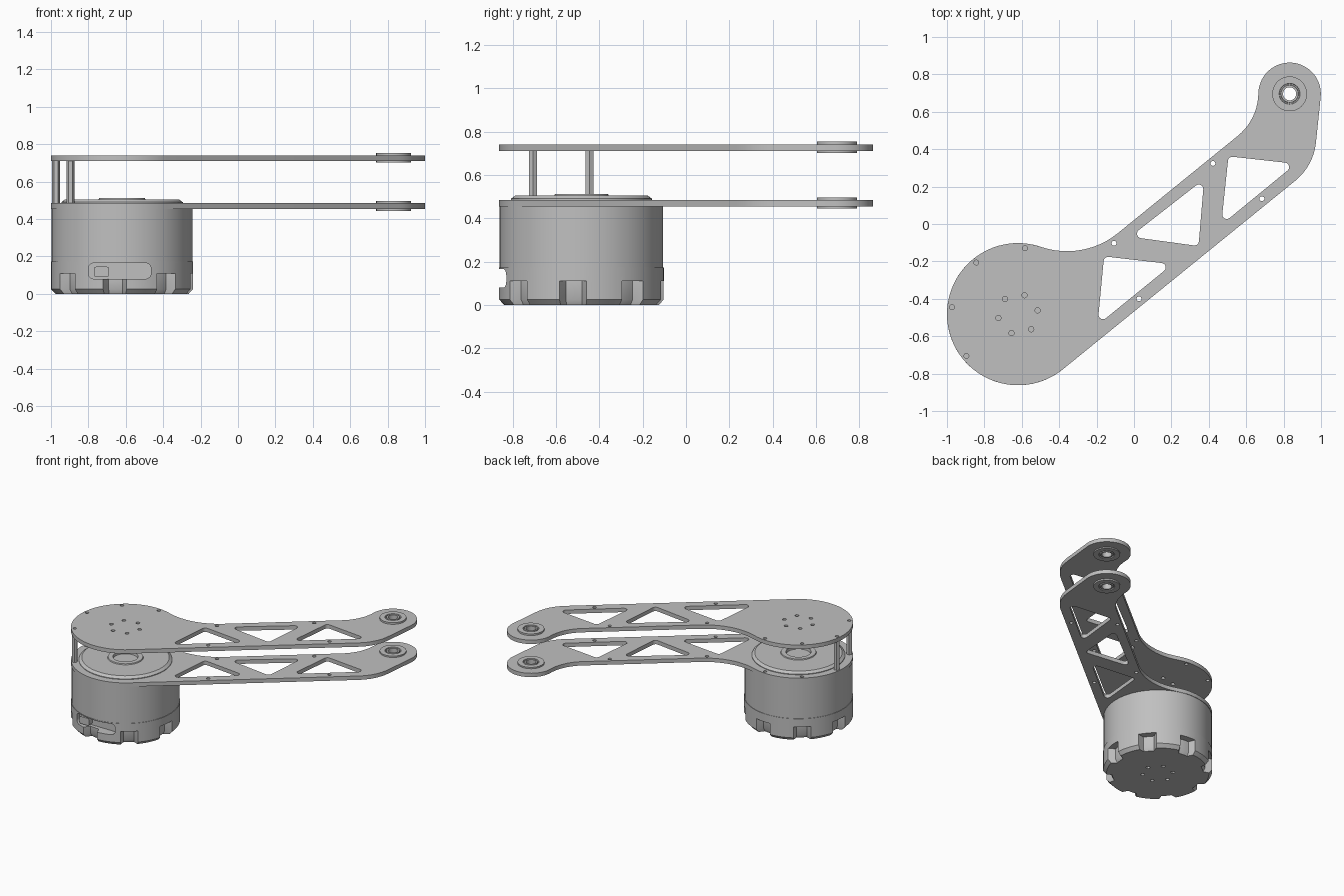
import bpy, bmesh, math
from mathutils import Vector, Matrix

if "Cube" in bpy.data.objects:
    bpy.data.objects.remove(bpy.data.objects["Cube"])

M = Vector((-0.62, -0.482))           # motor axis
T = Vector((0.832, 0.696))            # joint axis
AXIS = T - M
L = AXIS.length
U = AXIS.normalized()
N = Vector((-U.y, U.x))
R_MOTOR, R_TIP = 0.38, 0.167

grey = bpy.data.materials.new("light_grey")
grey.diffuse_color = (0.527, 0.527, 0.527, 1)
grey.use_nodes = True
grey.node_tree.nodes["Principled BSDF"].inputs["Base Color"].default_value = grey.diffuse_color


def arc(c, r, a0, a1, steps):
    angles = [math.radians(a0 + (a1 - a0) * i / steps) for i in range(steps + 1)]
    return [Vector((c[0] + r * math.cos(a), c[1] + r * math.sin(a))) for a in angles]


def circle(c, r, n=16):
    return arc(c, r, 0, 360, n)[:-1]


def polar(c, r, deg):
    return Vector((c[0] + r * math.cos(math.radians(deg)), c[1] + r * math.sin(math.radians(deg))))


def rounded(corners, r):
    """Polygon with rounded corners."""
    pts = []
    for i, p in enumerate(corners):
        p = Vector(p)
        a = (Vector(corners[i - 1]) - p).normalized()
        b = (Vector(corners[(i + 1) % len(corners)]) - p).normalized()
        half = a.angle(b) / 2
        c = p + (a + b).normalized() * r / math.sin(half)
        t0, t1 = p + a * r / math.tan(half) - c, p + b * r / math.tan(half) - c
        d = t0.angle_signed(t1)
        for k in range(7):
            pts.append(c + Matrix.Rotation(-d * k / 6, 2) @ t0)
    return pts


def finish(name, bm, smooth=True):
    bmesh.ops.remove_doubles(bm, verts=bm.verts, dist=1e-5)
    bmesh.ops.recalc_face_normals(bm, faces=bm.faces)
    me = bpy.data.meshes.new(name)
    bm.to_mesh(me)
    bm.free()
    me.materials.append(grey)
    ob = bpy.data.objects.new(name, me)
    bpy.context.collection.objects.link(ob)
    if smooth:
        shade(ob)
    return ob


def shade(ob):
    bpy.ops.object.select_all(action='DESELECT')
    ob.select_set(True)
    bpy.context.view_layer.objects.active = ob
    bpy.ops.object.shade_smooth_by_angle(angle=math.radians(30))


def prism(name, loops, z0, z1, matrix=None, smooth=True):
    """Extruded flat shape; loops after the first are holes."""
    cu = bpy.data.curves.new(name, 'CURVE')
    cu.dimensions = '2D'
    cu.fill_mode = 'BOTH'
    cu.extrude = (z1 - z0) / 2
    for loop in loops:
        sp = cu.splines.new('POLY')
        sp.points.add(len(loop) - 1)
        for q, p in zip(sp.points, loop):
            q.co = (p[0], p[1], 0, 1)
        sp.use_cyclic_u = True
    tmp = bpy.data.objects.new(name + "_curve", cu)
    bpy.context.collection.objects.link(tmp)
    me = bpy.data.meshes.new_from_object(tmp.evaluated_get(bpy.context.evaluated_depsgraph_get()))
    bm = bmesh.new()
    bm.from_mesh(me)
    bpy.data.objects.remove(tmp)
    bpy.data.meshes.remove(me)
    bmesh.ops.translate(bm, verts=bm.verts, vec=(0, 0, (z0 + z1) / 2))
    if matrix:
        bmesh.ops.transform(bm, matrix=matrix, verts=bm.verts)
    return finish(name, bm, smooth)


def lathe(name, profile, c, z, n=64, closed=False):
    bm = bmesh.new()
    vs = [bm.verts.new((c[0] + r, c[1], z + h)) for r, h in profile]
    es = [bm.edges.new(p) for p in zip(vs, vs[1:])]
    if closed:
        es.append(bm.edges.new((vs[-1], vs[0])))
    bmesh.ops.spin(bm, geom=vs + es, cent=(c[0], c[1], 0), axis=(0, 0, 1),
                   angle=math.tau, steps=n, use_merge=True)
    return finish(name, bm)


# Arm plate outline, drawn along the arm axis with the motor at the origin
f1, f2, f3 = 0.43, 0.30, 0.30
d1 = math.sqrt((R_MOTOR + f1) ** 2 - f1 ** 2)
d2 = math.sqrt((R_TIP + f2) ** 2 - f2 ** 2)
a1 = math.degrees(math.atan2(f1, d1))
a2 = math.degrees(math.atan2(f2, d2))
cu3 = L + (R_TIP - f3) * math.sqrt(2) + f3 - R_MOTOR
local = arc((0, 0), R_MOTOR, a1, 270, 48)
local += arc((cu3, f3 - R_MOTOR), f3, -90, -45, 8)
local += arc((L, 0), R_TIP, -45, 180 - a2, 28)
local += arc((L - d2, f2), f2, -a2, -90, 10)
local += arc((d1, f1), f1, -90, a1 - 180, 12)[:-1]
outline = [M + U * p.x + N * p.y for p in local]

# Truss cut-outs and screw holes shared by both plates
triangles = [
    [(-0.16, -0.173), (0.205, -0.215), (-0.195, -0.54)],
    [(0.375, 0.24), (0.345, -0.118), (-0.02, -0.068)],
    [(0.505, 0.362), (0.865, 0.322), (0.466, -0.005)],
]
shared = [rounded(t, 0.024) for t in triangles]
shared += [circle(p, 0.013) for p in [(-0.107, -0.103), (0.422, 0.324), (0.027, -0.4), (0.684, 0.135)]]
shared += [circle(polar(M, 0.355, a), 0.013) for a in (84, 129, 174, 219)]
shared.append(circle(T, 0.088, 32))
hub_holes = [circle(polar(M, 0.107, 11 + 60 * k), 0.014) for k in range(6)]

prism("upper_plate", [outline] + shared + hub_holes, 0.71, 0.74)
prism("lower_plate", [outline] + shared + [circle(M, 0.325, 64)], 0.455, 0.485)

# Joint bearings
ring = [(0.093, -0.026), (0.093, 0.026), (0.056, 0.026), (0.054, 0.018), (0.048, 0.018), (0.046, 0.026),
        (0.035, 0.026), (0.035, -0.026), (0.046, -0.026), (0.048, -0.018), (0.054, -0.018), (0.056, -0.026)]
for name, z in (("lower_bearing", 0.47), ("upper_bearing", 0.727)):
    lathe(name, ring, T, z, 40, True)

# Hexagonal standoffs between the plates
for i, a in enumerate((174, 219)):
    prism("standoff_%d" % (i + 1), [circle(polar(M, 0.355, a), 0.021, 6)], 0.485, 0.71)

# Motor can and its top cap with a raised hub ring
lathe("motor_can", [(0, 0.17), (R_MOTOR - 0.003, 0.17), (R_MOTOR - 0.003, 0.455), (0, 0.455)], M, 0)
lathe("motor_cap", [(0.325, 0.45), (0.325, 0.49), (0.305, 0.505), (0.125, 0.505), (0.122, 0.512),
                    (0.088, 0.512), (0.085, 0.492), (0, 0.492)], M, 0)

# Motor base with eight notches around the rim
def base_ring(r, depth):
    pts = []
    for k in range(8):
        c = -6 + 45 * k
        for da in (-9.5, -6.5, -3, 0, 3, 6.5, 9.5):
            pts.append(polar(M, r - (depth if abs(da) < 8 else 0), c + da))
        pts += [polar(M, r, c + 9.5 + 26 * j / 6) for j in range(1, 6)]
    return pts


bm = bmesh.new()
rings = []
for r, depth, z in ((0.357, 0.04, 0), (0.38, 0.05, 0.025), (0.38, 0.05, 0.11), (0.38, 0, 0.11), (0.38, 0, 0.172)):
    rings.append([bm.verts.new((p.x, p.y, z)) for p in base_ring(r, depth)])
bm.faces.new(rings[0])
bm.faces.new(rings[-1])
for lo, hi in zip(rings, rings[1:]):
    for i in range(len(lo)):
        j = (i + 1) % len(lo)
        bm.faces.new((lo[i], lo[j], hi[j], hi[i]))
bmesh.ops.dissolve_degenerate(bm, edges=bm.edges, dist=1e-5)
base = finish("motor_base", bm, False)

# Cable opening in the front and screw holes underneath
to_front = Matrix.Translation((M.x, M.y, 0)) @ Matrix.Rotation(math.pi / 2, 4, 'X')
cutters = [prism("opening_cutter", [rounded([(-0.18, 0.08), (0.155, 0.08), (0.155, 0.165), (-0.18, 0.165)], 0.03)],
                 0.30, 0.45, to_front, False)]
for k in range(6):
    cutters.append(prism("screw_cutter", [circle(polar(M, 0.107, 11 + 60 * k), 0.014, 12)], -0.02, 0.03, None, False))
bpy.context.view_layer.objects.active = base
for c in cutters:
    mod = base.modifiers.new("cut", 'BOOLEAN')
    mod.operation = 'DIFFERENCE'
    mod.solver = 'EXACT'
    mod.object = c
    bpy.ops.object.modifier_apply(modifier=mod.name)
    bpy.data.objects.remove(c)
shade(base)

# Cable socket inside the opening
prism("cable_socket", [rounded([(-0.15, 0.09), (-0.07, 0.09), (-0.07, 0.145), (-0.15, 0.145)], 0.01)],
      0.29, 0.345, to_front)
